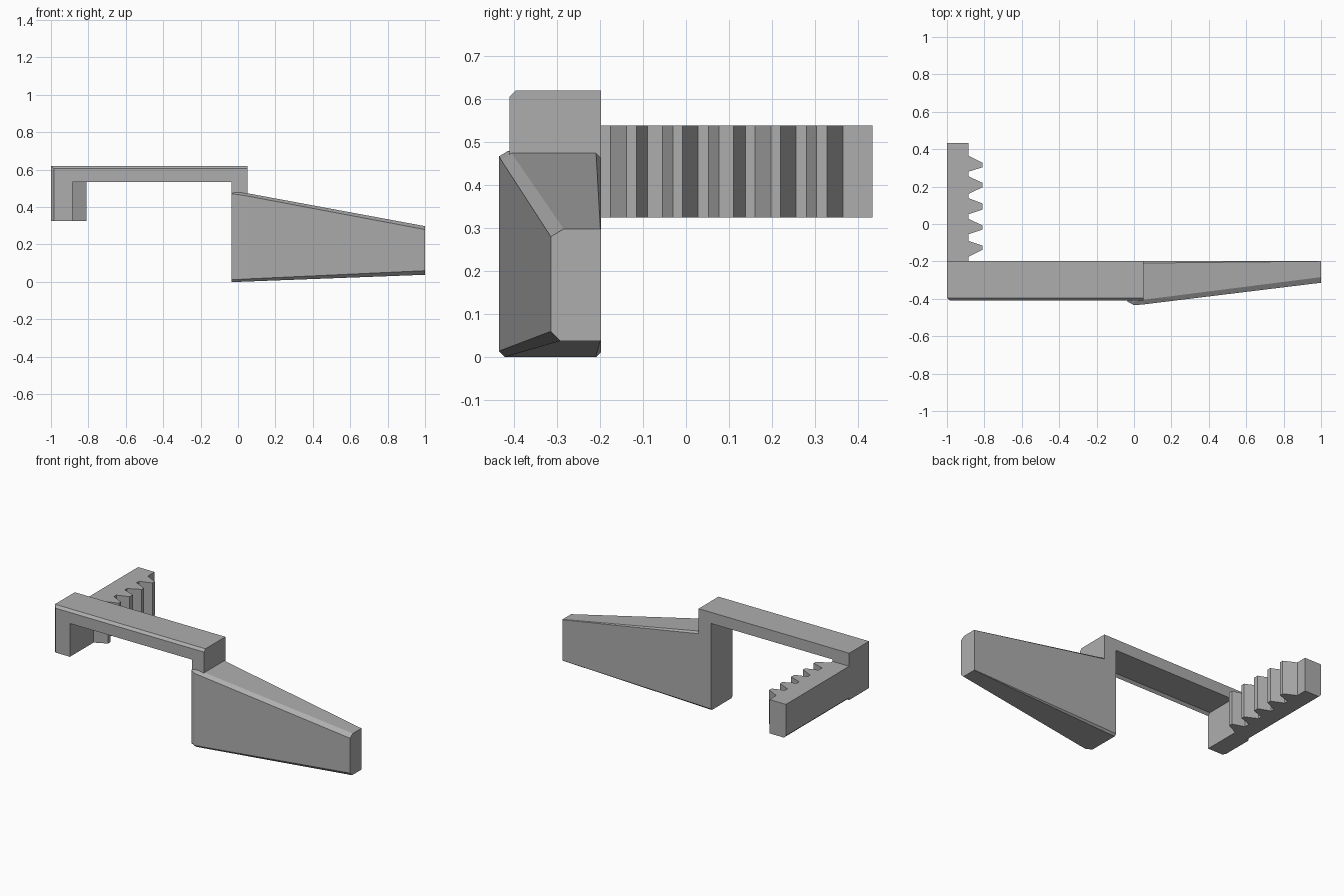
import bpy, bmesh

if "Cube" in bpy.data.objects:
    bpy.data.objects.remove(bpy.data.objects["Cube"])

grey = bpy.data.materials.new("plain_grey")
grey.diffuse_color = (0.42, 0.42, 0.42, 1)
grey.use_nodes = True
grey.node_tree.nodes["Principled BSDF"].inputs["Base Color"].default_value = grey.diffuse_color


def finish(bm, name):
    bmesh.ops.recalc_face_normals(bm, faces=bm.faces)
    mesh = bpy.data.meshes.new(name)
    bm.to_mesh(mesh)
    bm.free()
    mesh.materials.append(grey)
    obj = bpy.data.objects.new(name, mesh)
    bpy.context.collection.objects.link(obj)
    return obj


def loft(sections):
    """Skin matching rings of points and cap both ends."""
    bm = bmesh.new()
    rings = [[bm.verts.new(p) for p in s] for s in sections]
    for a, b in zip(rings, rings[1:]):
        n = len(a)
        for i in range(n):
            j = (i + 1) % n
            bm.faces.new((a[i], a[j], b[j], b[i]))
    bm.faces.new(rings[0])
    bm.faces.new(rings[-1][::-1])
    return bm


def bevel_edges(bm, test, width):
    edges = [e for e in bm.edges if test(*[v.co for v in e.verts])]
    bmesh.ops.bevel(bm, geom=edges, offset=width, segments=1,
                    affect='EDGES', profile=0.5)


def both(a, b, axis, value):
    return abs(a[axis] - value) < 1e-4 and abs(b[axis] - value) < 1e-4


# Hooked arm: left drop, long bar and short right post
outline = [(-1, .325), (-.885, .325), (-.885, .55), (-.035, .55),
           (-.035, .46), (.05, .46), (.05, .62), (-1, .62)]
bm = loft([[(x, y, z) for x, z in outline] for y in (-.41, -.197)])
bevel_edges(bm, lambda a, b: both(a, b, 1, -.41) and
            (both(a, b, 2, .62) or both(a, b, 0, -1) or both(a, b, 2, .55)), .015)
finish(bm, "hooked_arm")

# Toothed rack: each row is root, tip, tip, root along y
teeth = [(-.175, -.138, -.115, -.09), (-.055, -.03, -.008, .028),
         (.052, .077, .11, .138), (.16, .197, .22, .255),
         (.28, .303, .328, .365)]
rack = [(-1, .433), (-1, -.2), (-.885, -.2)]
for a, b, c, d in teeth:
    rack += [(-.885, a), (-.81, b), (-.81, c), (-.885, d)]
rack.append((-.885, .433))
bm = loft([[(x, y, z) for x, y in rack] for z in (.325, .538)])
bevel_edges(bm, lambda a, b: both(a, b, 0, -1) and both(a, b, 2, .325), .015)
finish(bm, "toothed_rack")


# Tapered finger: chamfered sections from root to tip
def section(x, front, low, high, c_top, c_low, c_back):
    back = -.197
    return [(x, back, low + c_back), (x, back, high - c_back),
            (x, back - c_back, high), (x, front + c_top, high),
            (x, front, high - c_top * .6), (x, front, low + c_low),
            (x, front + c_low, low), (x, back - c_back, low)]


bm = loft([section(-.035, -.415, .0, .478, .012, .012, .012),
           section(.0, -.434, .0, .479, .02, .013, .012),
           section(.05, -.43, .002, .474, .025, .014, .012),
           section(1, -.314, .038, .298, .03, .022, .002)])
finish(bm, "tapered_finger")
